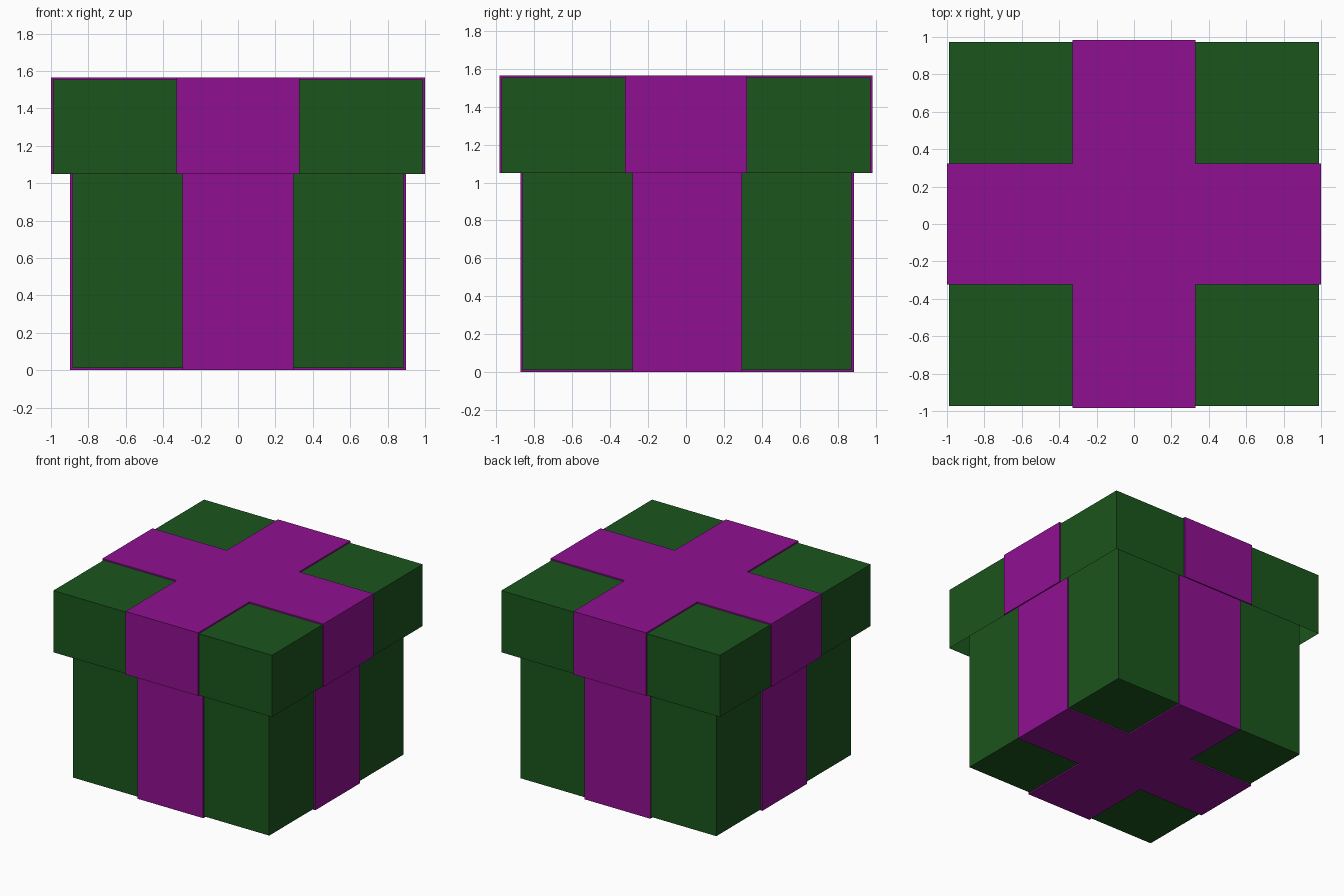
import bpy, bmesh
from mathutils import Vector

if "Cube" in bpy.data.objects:
    bpy.data.objects.remove(bpy.data.objects["Cube"])

T = 0.011  # ribbon thickness


def material(name, color):
    m = bpy.data.materials.new(name)
    m.diffuse_color = color
    m.use_nodes = True
    m.node_tree.nodes["Principled BSDF"].inputs["Base Color"].default_value = m.diffuse_color
    return m


GREEN = material("green_paper", (0.011, 0.09, 0.012, 1))
PURPLE = material("purple_ribbon", (0.28, 0.005, 0.285, 1))


def wrapped_box(name, hx, hy, z0, z1, wx, wy, open_bottom=False, cy=0.0):
    """Paper box with a raised ribbon cross running round all its sides."""
    bm = bmesh.new()
    bmesh.ops.create_cube(bm, size=1)
    for v in bm.verts:
        v.co = Vector((v.co.x * 2 * hx, v.co.y * 2 * hy, z0 + (v.co.z + 0.5) * (z1 - z0)))
    # cut lines along the ribbon borders
    for axis, w in ((Vector((1, 0, 0)), wx), (Vector((0, 1, 0)), wy)):
        for s in (-1, 1):
            bmesh.ops.bisect_plane(bm, geom=bm.verts[:] + bm.edges[:] + bm.faces[:],
                                   plane_co=axis * w * s, plane_no=axis, dist=1e-5)
    if open_bottom:
        bmesh.ops.delete(bm, geom=[f for f in bm.faces if f.normal.z < -0.5], context='FACES')

    # raise the ribbon faces
    ribbon = []
    for f in bm.faces:
        c = f.calc_center_median()
        if abs(c.x) < wx or abs(c.y) < wy:
            f.material_index = 1
            ribbon.append(f)
    out = bmesh.ops.extrude_face_region(bm, geom=ribbon)
    for v in [g for g in out["geom"] if isinstance(g, bmesh.types.BMVert)]:
        for i, h in ((0, hx), (1, hy)):
            if abs(abs(v.co[i]) - h) < 1e-4:
                v.co[i] += T if v.co[i] > 0 else -T
        if abs(v.co.z - z1) < 1e-4:
            v.co.z += T
        elif not open_bottom and abs(v.co.z - z0) < 1e-4:
            v.co.z -= T
    left = [f for f in ribbon if f.is_valid]
    if left:
        bmesh.ops.delete(bm, geom=left, context='FACES_ONLY')
    # ribbon side walls touch a raised vertex: colour them too
    raised = {g for g in out["geom"] if isinstance(g, bmesh.types.BMVert)}
    for f in bm.faces:
        if any(v in raised for v in f.verts):
            f.material_index = 1
    bmesh.ops.recalc_face_normals(bm, faces=bm.faces[:])

    me = bpy.data.meshes.new(name)
    bm.to_mesh(me)
    bm.free()
    me.materials.append(GREEN)
    me.materials.append(PURPLE)
    ob = bpy.data.objects.new(name, me)
    ob.location.y = cy
    bpy.context.collection.objects.link(ob)
    return ob


# box body, reaching up inside the lid
wrapped_box("box_body", 0.886, 0.868, T, 1.50, 0.297, 0.289, cy=0.006)
# lid, open underneath
wrapped_box("box_lid", 0.988, 0.973, 1.05, 1.554, 0.328, 0.323, open_bottom=True)
